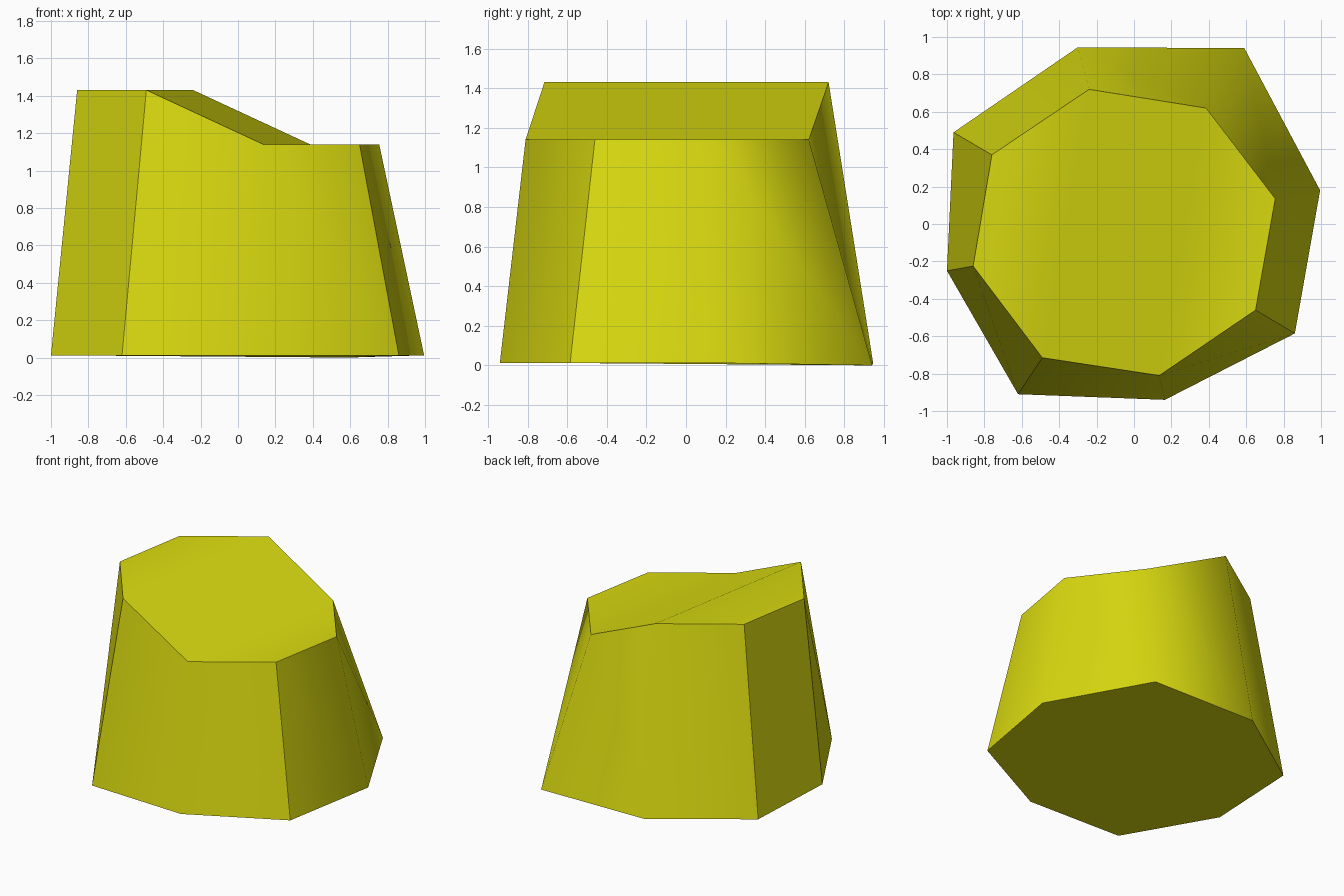
import bpy, bmesh

if "Cube" in bpy.data.objects:
    bpy.data.objects.remove(bpy.data.objects["Cube"])

yellow = bpy.data.materials.new("yellow")
yellow.diffuse_color = (0.70, 0.70, 0.005, 1)
yellow.use_nodes = True
yellow.node_tree.nodes["Principled BSDF"].inputs["Base Color"].default_value = yellow.diffuse_color

# Eight-sided base and narrower, stepped top (clockwise from the back left)
BASE = [(-0.30, 0.945), (0.59, 0.94), (0.995, 0.18), (0.86, -0.585),
        (0.165, -0.94), (-0.62, -0.91), (-1.0, -0.25), (-0.965, 0.49)]
TOP = [(-0.24, 0.72), (0.385, 0.62), (0.755, 0.135), (0.65, -0.46),
       (0.135, -0.81), (-0.49, -0.715), (-0.86, -0.225), (-0.76, 0.37)]
LOW, HIGH = 1.14, 1.43
SHARP = {3, 5, 6, 7}          # corners with a hard edge; the others are smooth

bm = bmesh.new()
base = [bm.verts.new((x, y, 0.0 if i == 1 else 0.012)) for i, (x, y) in enumerate(BASE)]
top = [bm.verts.new((x, y, LOW if 1 <= i <= 4 else HIGH)) for i, (x, y) in enumerate(TOP)]

# Sides
for i in range(8):
    j = (i + 1) % 8
    bm.faces.new((base[i], top[i], top[j], base[j]))

# Underside, then the high flat, slope and low flat of the top
bm.faces.new(base)
for ids in ((0, 7, 6, 5), (0, 5, 4, 1), (1, 4, 3, 2)):
    bm.faces.new([top[i] for i in ids])
bmesh.ops.recalc_face_normals(bm, faces=bm.faces)

# Smooth shading with hard rims and selected hard corners
for f in bm.faces:
    f.smooth = True
for e in bm.edges:
    a, b = e.verts
    corner = (a in base) != (b in base)
    if corner:
        e.smooth = (base.index(a) if a in base else base.index(b)) not in SHARP
    else:
        e.smooth = {a, b} in ({top[0], top[5]}, {top[1], top[4]})

mesh = bpy.data.meshes.new("stepped_block")
bm.to_mesh(mesh)
bm.free()
mesh.materials.append(yellow)
bpy.context.collection.objects.link(bpy.data.objects.new("stepped_block", mesh))
